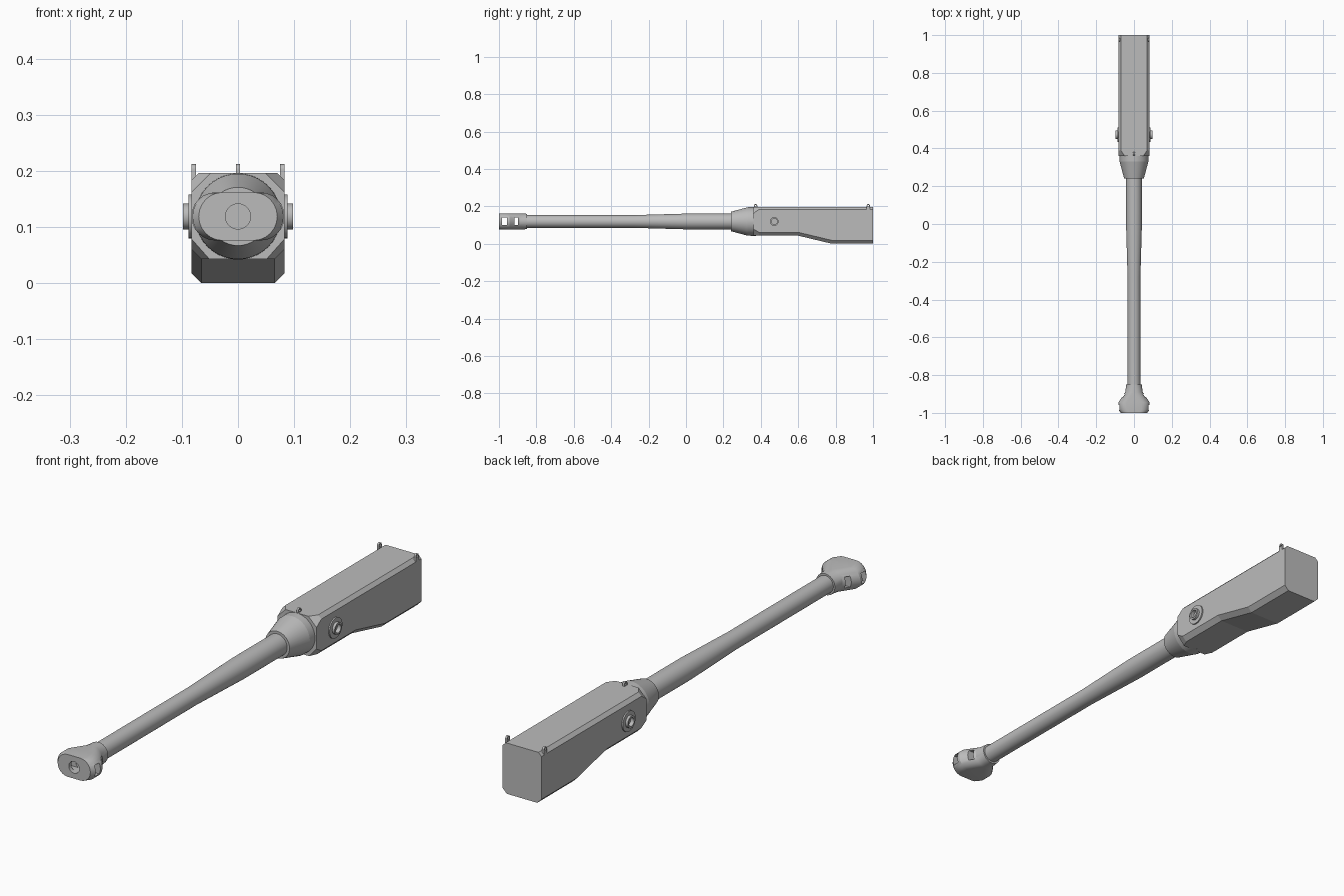
import bpy, bmesh, math
from mathutils import Matrix, Vector

if "Cube" in bpy.data.objects:
    bpy.data.objects.remove(bpy.data.objects["Cube"])

AXIS_Z = 0.119
grey = bpy.data.materials.new("steel grey")
grey.diffuse_color = (0.5, 0.5, 0.5, 1)
grey.use_nodes = True
grey.node_tree.nodes["Principled BSDF"].inputs["Base Color"].default_value = grey.diffuse_color


def finish(name, bm, angle=30):
    bmesh.ops.recalc_face_normals(bm, faces=bm.faces)
    me = bpy.data.meshes.new(name)
    bm.to_mesh(me)
    bm.free()
    me.materials.append(grey)
    me.shade_smooth()
    me.set_sharp_from_angle(angle=math.radians(angle))
    ob = bpy.data.objects.new(name, me)
    bpy.context.collection.objects.link(ob)
    return ob


def loft(name, rings, angle=30, closed=False):
    """Skin a list of equal-length point rings, capped or joined end to end."""
    bm = bmesh.new()
    vs = [[bm.verts.new(p) for p in r] for r in rings]
    n = len(vs[0])
    pairs = list(zip(vs, vs[1:])) + ([(vs[-1], vs[0])] if closed else [])
    for a, b in pairs:
        for i in range(n):
            j = (i + 1) % n
            bm.faces.new((a[i], a[j], b[j], b[i]))
    if not closed:
        bm.faces.new(vs[0])
        bm.faces.new(vs[-1])
    return finish(name, bm, angle)


def circle(r, y, n=40):
    return [(r * math.cos(2 * math.pi * i / n), y,
             AXIS_Z + r * math.sin(2 * math.pi * i / n)) for i in range(n)]


def stadium(w, r, y, n=12):
    pts = []
    for side in (0, 1):
        for i in range(n + 1):
            a = -math.pi / 2 + math.pi * i / n + math.pi * side
            shift = (w - r) * (1 - 2 * side)
            pts.append((shift + r * math.cos(a), y, AXIS_Z + r * math.sin(a)))
    return pts


def cut(ob, cutters, angle=30):
    for c in cutters:
        m = ob.modifiers.new("cut", 'BOOLEAN')
        m.operation, m.solver, m.object = 'DIFFERENCE', 'EXACT', c
        c.hide_render = True
    bpy.context.view_layer.update()
    me = bpy.data.meshes.new_from_object(ob.evaluated_get(bpy.context.evaluated_depsgraph_get()))
    ob.modifiers.clear()
    ob.data = me
    me.shade_smooth()
    me.set_sharp_from_angle(angle=math.radians(angle))
    for c in cutters:
        bpy.data.objects.remove(c)


def box(name, center, size):
    bm = bmesh.new()
    bmesh.ops.create_cube(bm, size=1, matrix=Matrix.Translation(center) @ Matrix.Diagonal((*size, 1)))
    return finish(name, bm)


# Housing: chamfered box with a stepped belly and cut front corners
def housing_ring(y, bottom, top_cut, low_x, low_z, w=0.083, top=0.196):
    half = [(w - low_x, bottom), (w, bottom + low_z), (w, top - top_cut), (w - top_cut, top)]
    return [(x, y, z) for x, z in half] + [(-x, y, z) for x, z in reversed(half)]


loft("housing", [
    housing_ring(0.36, 0.043, 0.034, 0.032, 0.036),
    housing_ring(0.39, 0.043, 0.013, 0.018, 0.018),
    housing_ring(0.60, 0.043, 0.013, 0.018, 0.018),
    housing_ring(0.78, 0.0, 0.013, 0.018, 0.018),
    housing_ring(1.0, 0.0, 0.013, 0.018, 0.018)], angle=5)

# Collar between housing and barrel
loft("collar", [circle(r, y) for r, y in
                ((0.052, 0.24), (0.076, 0.33), (0.077, 0.375))], angle=12)

# Tapered barrel
loft("barrel", [circle(r, y) for r, y in
                ((0.034, -0.87), (0.034, -0.28), (0.042, 0.0), (0.042, 0.26))])

# Muzzle brake with side slots and bore
brake = loft("muzzle_brake", [stadium(w, r, y) for w, r, y in
             ((0.070, 0.043, -1.0), (0.083, 0.043, -0.982), (0.083, 0.043, -0.945),
              (0.046, 0.043, -0.89), (0.041, 0.041, -0.85))], angle=25)
bore = loft("bore_cutter", [circle(0.0225, y, 32) for y in (-1.1, -0.88)])
slots = [box("slot_cutter", (0, y, AXIS_Z + 0.001), (0.3, d, 0.042))
         for y, d in ((-0.971, 0.027), (-0.908, 0.018))]
cut(brake, [bore] + slots, 25)


# Ringed trunnion sockets on both sides
def side_ring(name, s, profile, y=0.472, n=36):
    rings = []
    for i in range(n):
        a = 2 * math.pi * i / n
        rings.append([(s * x, y + r * math.cos(a), AXIS_Z + r * math.sin(a)) for x, r in profile])
    return loft(name, rings, closed=True)


for s, label in ((-1, "left"), (1, "right")):
    side_ring(label + "_trunnion", s,
              [(0.080, 0.039), (0.088, 0.039), (0.088, 0.023), (0.098, 0.023),
               (0.098, 0.016), (0.080, 0.016)])


# Lifting eyes: thin rounded plates with a hole
def lifting_eye(name, x, y, z0, z1=0.212, r=0.009, t=0.008, hole=0.0045, n=10):
    zc = z1 - r
    outline = [(r * math.cos(math.pi * i / n), zc + r * math.sin(math.pi * i / n)) for i in range(n + 1)]
    outline += [(-r, z0), (r, z0)]
    eye = loft(name, [[(x + sx * t / 2, y + a, b) for a, b in outline] for sx in (-1, 1)])
    ring = [(hole * math.cos(2 * math.pi * i / 16), hole * math.sin(2 * math.pi * i / 16)) for i in range(16)]
    hole_cutter = loft("hole_cutter", [[(x + sx * t, y + a, zc + b) for a, b in ring] for sx in (-1, 1)])
    cut(eye, [hole_cutter])


lifting_eye("front_lifting_eye", 0, 0.372, 0.19)
for s, label in ((-1, "left"), (1, "right")):
    lifting_eye(label + "_rear_lifting_eye", s * 0.079, 0.975, 0.178)
